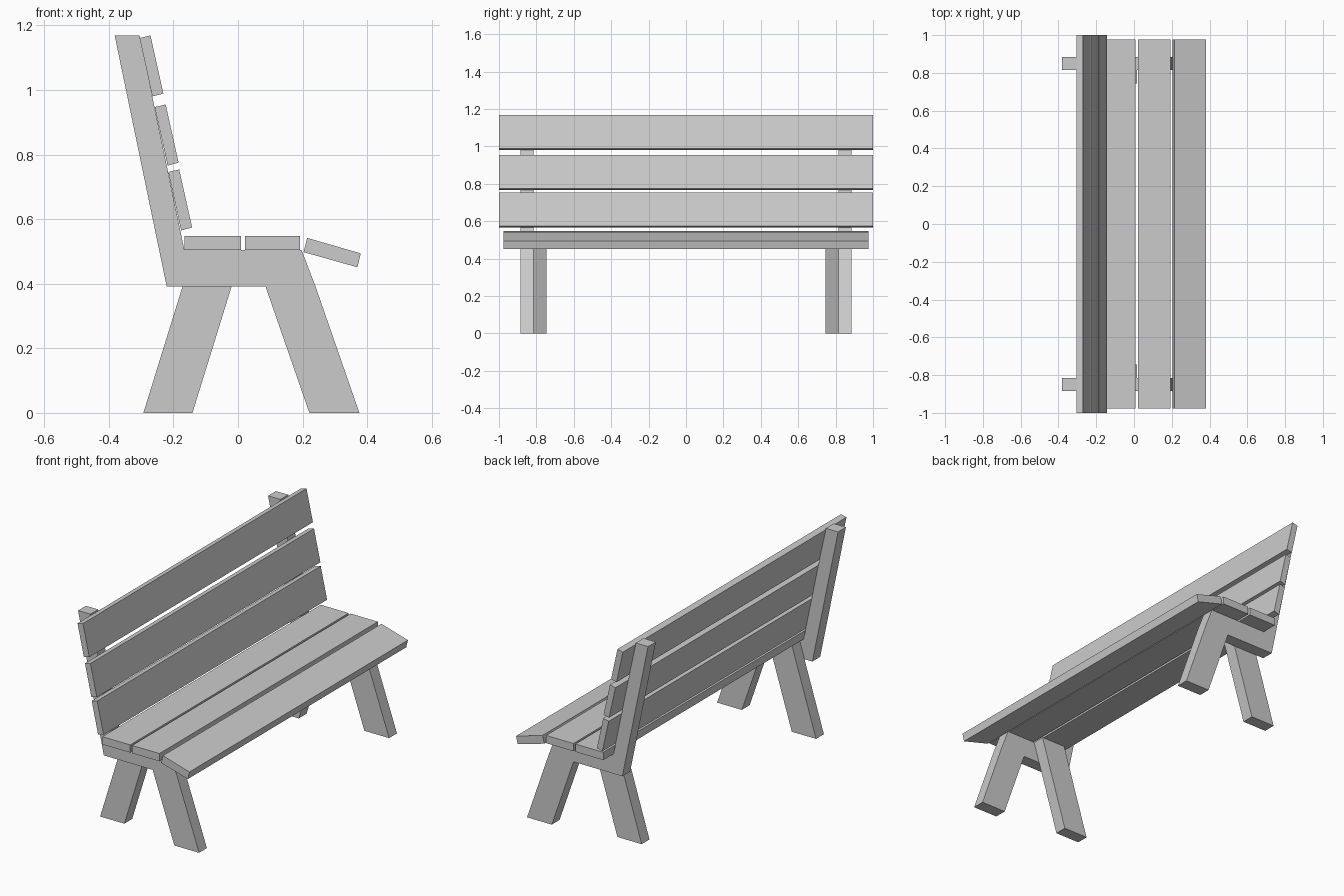
import bpy

if "Cube" in bpy.data.objects:
    bpy.data.objects.remove(bpy.data.objects["Cube"])


def prism(name, profile, y0, y1):
    """Extrude an (x, z) side profile from y0 to y1."""
    y0, y1 = sorted((y0, y1))
    n = len(profile)
    area = sum(profile[i][0] * profile[(i + 1) % n][1]
               - profile[(i + 1) % n][0] * profile[i][1] for i in range(n))
    if area < 0:
        profile = profile[::-1]
    verts = [(x, y0, z) for x, z in profile] + [(x, y1, z) for x, z in profile]
    faces = [tuple(range(n)), tuple(reversed(range(n, 2 * n)))]
    faces += [(i, i + n, (i + 1) % n + n, (i + 1) % n) for i in range(n)]
    mesh = bpy.data.meshes.new(name)
    mesh.from_pydata(verts, [], faces)
    mesh.update()
    obj = bpy.data.objects.new(name, mesh)
    bpy.context.collection.objects.link(obj)
    return obj


# Side frames: back post, seat rail and front leg in one plane, rear leg inside it
frame = [(-0.221, 0.392), (0.085, 0.392), (0.221, 0), (0.376, 0), (0.240, 0.392),
         (0.197, 0.504), (-0.166, 0.504), (-0.305, 1.169), (-0.382, 1.169)]
rear_leg = [(-0.293, 0), (-0.141, 0), (0.015, 0.504), (-0.137, 0.504)]
for side, s in (("left", -1), ("right", 1)):
    prism("side_frame_" + side, frame, s * 0.815, s * 0.885)
    prism("rear_leg_" + side, rear_leg, s * 0.745, s * 0.815)

# Seat planks, the front one sloping down
seat_planks = [
    [(-0.166, 0.504), (0.009, 0.504), (0.009, 0.548), (-0.166, 0.548)],
    [(0.021, 0.504), (0.192, 0.504), (0.192, 0.548), (0.021, 0.548)],
    [(0.203, 0.498), (0.370, 0.451), (0.380, 0.494), (0.214, 0.542)],
]
for i, p in enumerate(seat_planks):
    prism(f"seat_plank_{i + 1}", p, -0.977, 0.977)

# Backrest slats, one tilted section at three heights
slat = [(0, 0), (0.034, 0.009), (-0.006, 0.189), (-0.040, 0.181)]
for i, (x, z) in enumerate([(-0.176, 0.565), (-0.218, 0.766), (-0.265, 0.980)]):
    prism(f"back_slat_{i + 1}", [(x + a, z + b) for a, b in slat], -1, 1)
